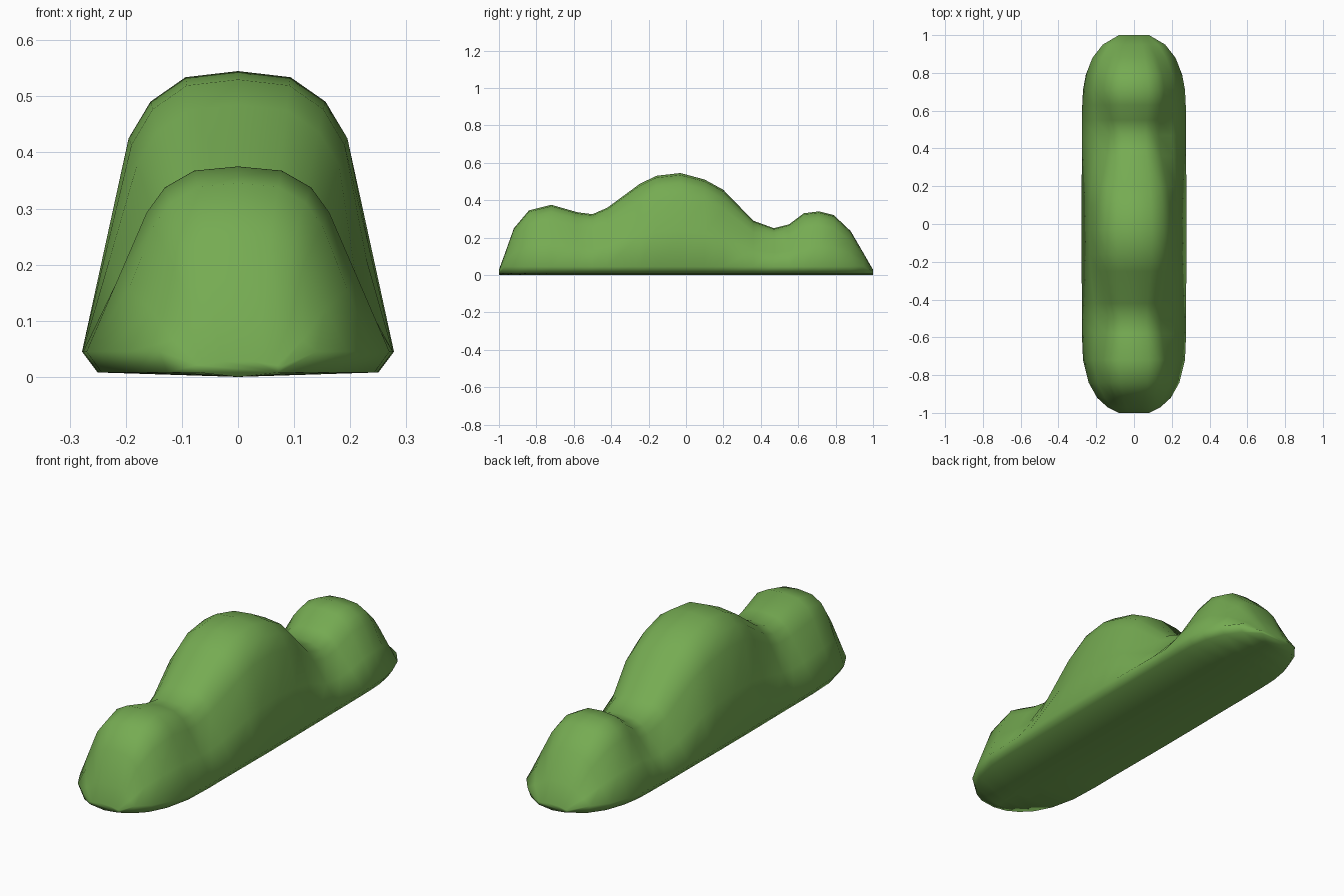
import bpy, bmesh

if "Cube" in bpy.data.objects:
    bpy.data.objects.remove(bpy.data.objects["Cube"])

# Stations along the hedge: y, base half-width, height, shoulder half-width
stations = [
    (-1.00, .08, .028, .06), (-.97, .14, .11, .09), (-.92, .195, .25, .115),
    (-.84, .24, .345, .15), (-.72, .27, .375, .163), (-.58, .276, .335, .145),
    (-.50, .276, .325, .138), (-.42, .276, .36, .148), (-.25, .277, .485, .18),
    (-.16, .278, .53, .19), (-.03, .278, .545, .195), (.10, .278, .51, .188),
    (.20, .277, .455, .175), (.36, .276, .29, .143), (.47, .276, .25, .13),
    (.55, .275, .27, .137), (.63, .274, .33, .152), (.71, .27, .34, .16),
    (.79, .255, .32, .15), (.88, .22, .235, .12), (.95, .165, .115, .09),
    (1.00, .08, .028, .06),
]


def section(w, h, s):
    """Closed x-z outline: flat base, sloping sides, domed top."""
    edge = min(.045, .7 * h)
    shoulder = max(.78 * h, edge)
    half = [(.9 * w, min(.008, .3 * h)), (w, edge),
            ((w + s) / 2, (edge + shoulder) / 2), (s, shoulder),
            (.8 * s, max(.9 * h, edge)), (.48 * s, .98 * h)]
    left = [(-x, z) for x, z in reversed(half)]
    return [(0, 0.0)] + half + [(0, h)] + left


# Hedge body lofted through the stations
bm = bmesh.new()
rings = [[bm.verts.new((x, y, z)) for x, z in section(w, h, s)]
         for y, w, h, s in stations]
n = len(rings[0])
for a, b in zip(rings, rings[1:]):
    for i in range(n):
        j = (i + 1) % n
        bm.faces.new((a[i], a[j], b[j], b[i]))
bm.faces.new(rings[0])
bm.faces.new(rings[-1])
bmesh.ops.recalc_face_normals(bm, faces=bm.faces)
for f in bm.faces:
    f.smooth = True

mesh = bpy.data.meshes.new("hedge")
bm.to_mesh(mesh)
bm.free()
hedge = bpy.data.objects.new("hedge", mesh)
bpy.context.collection.objects.link(hedge)

# Leaf green
green = bpy.data.materials.new("leaf_green")
green.diffuse_color = (.18, .41, .085, 1)
green.use_nodes = True
green.node_tree.nodes["Principled BSDF"].inputs["Base Color"].default_value = green.diffuse_color
mesh.materials.append(green)
